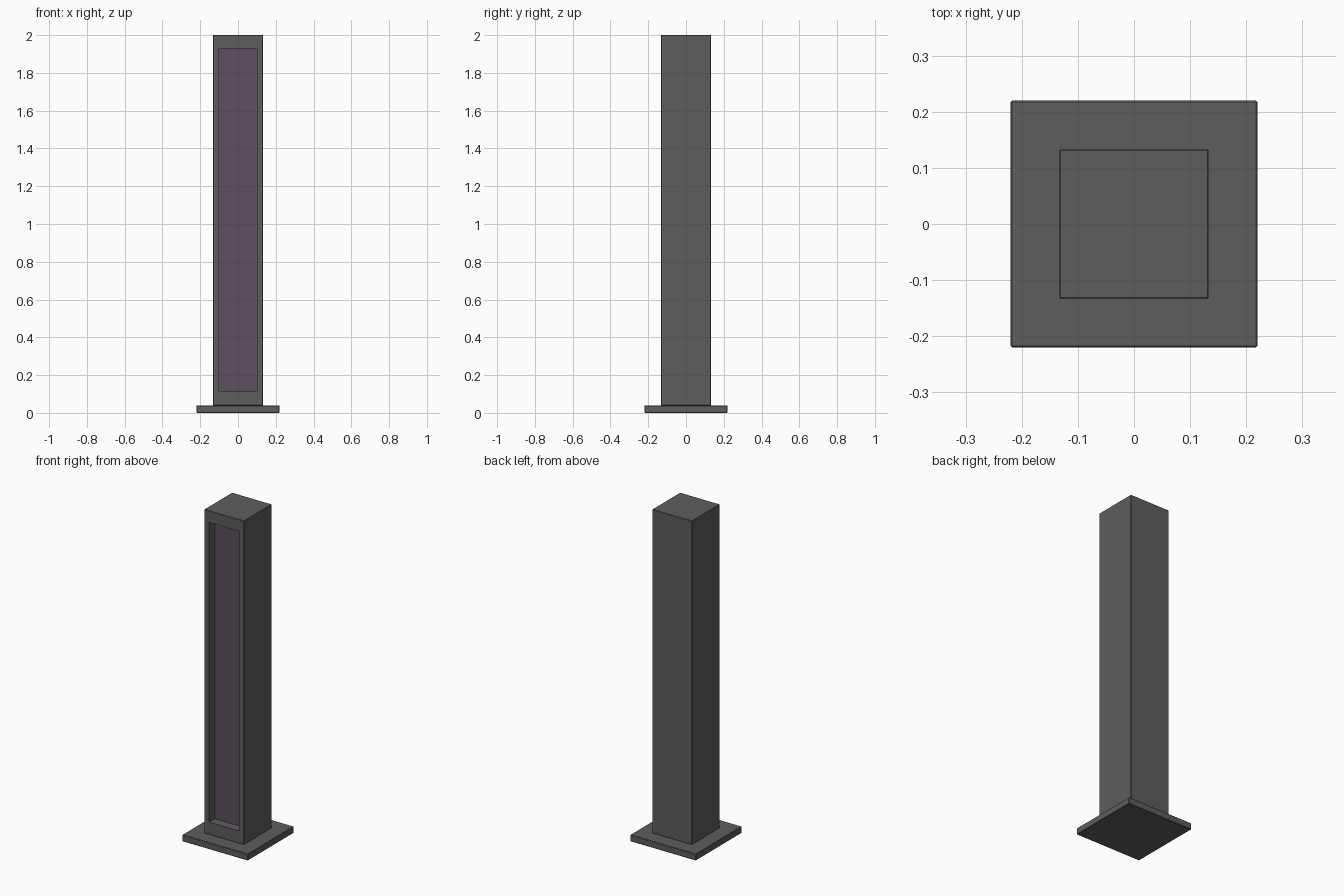
import bpy, bmesh
from mathutils import Vector

if "Cube" in bpy.data.objects:
    bpy.data.objects.remove(bpy.data.objects["Cube"])


def material(name, rgb):
    m = bpy.data.materials.new(name)
    m.diffuse_color = (*rgb, 1)
    m.use_nodes = True
    m.node_tree.nodes["Principled BSDF"].inputs["Base Color"].default_value = m.diffuse_color
    return m


def box(name, lo, hi, mat, bevel=0.0):
    """Axis-aligned box between two corners, with optional fine edge chamfer."""
    lo, hi = Vector(lo), Vector(hi)
    bm = bmesh.new()
    bmesh.ops.create_cube(bm, size=1)
    for v in bm.verts:
        v.co = Vector((lo[i] + (v.co[i] + 0.5) * (hi[i] - lo[i]) for i in range(3)))
    if bevel:
        bmesh.ops.bevel(bm, geom=bm.edges[:], offset=bevel, segments=1,
                        affect='EDGES', profile=0.5)
    me = bpy.data.meshes.new(name)
    bm.to_mesh(me)
    bm.free()
    me.materials.append(mat)
    ob = bpy.data.objects.new(name, me)
    bpy.context.collection.objects.link(ob)
    return ob


W, BASE, TOP = 0.133, 0.04, 2.0      # column half width, bottom and top
PX, PZ0, PZ1 = 0.10, 0.115, 1.93     # recess opening
BACK = -0.078                        # recess back plane

grey = material("dark_grey", (0.11, 0.11, 0.11))
purple = material("dark_purple", (0.11, 0.08, 0.112))

# square foot plate
box("base_plate", (-0.22, -0.22, 0), (0.22, 0.22, BASE), grey, 0.003)

# tall column with a recess in its front
column = box("column", (-W, -W, BASE), (W, W, TOP), grey, 0.002)
bm = bmesh.new()
bm.from_mesh(column.data)
front = min(bm.faces, key=lambda f: f.calc_center_median().y)
bmesh.ops.inset_region(bm, faces=[front], thickness=0.03)
for v in front.verts:
    v.co.x = PX if v.co.x > 0 else -PX
    v.co.z = PZ1 if v.co.z > 1 else PZ0
new = bmesh.ops.extrude_discrete_faces(bm, faces=[front])["faces"][0]
for v in new.verts:
    v.co.y = BACK
# the coloured panel fills the back of the recess
column.data.materials.append(purple)
new.material_index = 1
bm.to_mesh(column.data)
bm.free()
